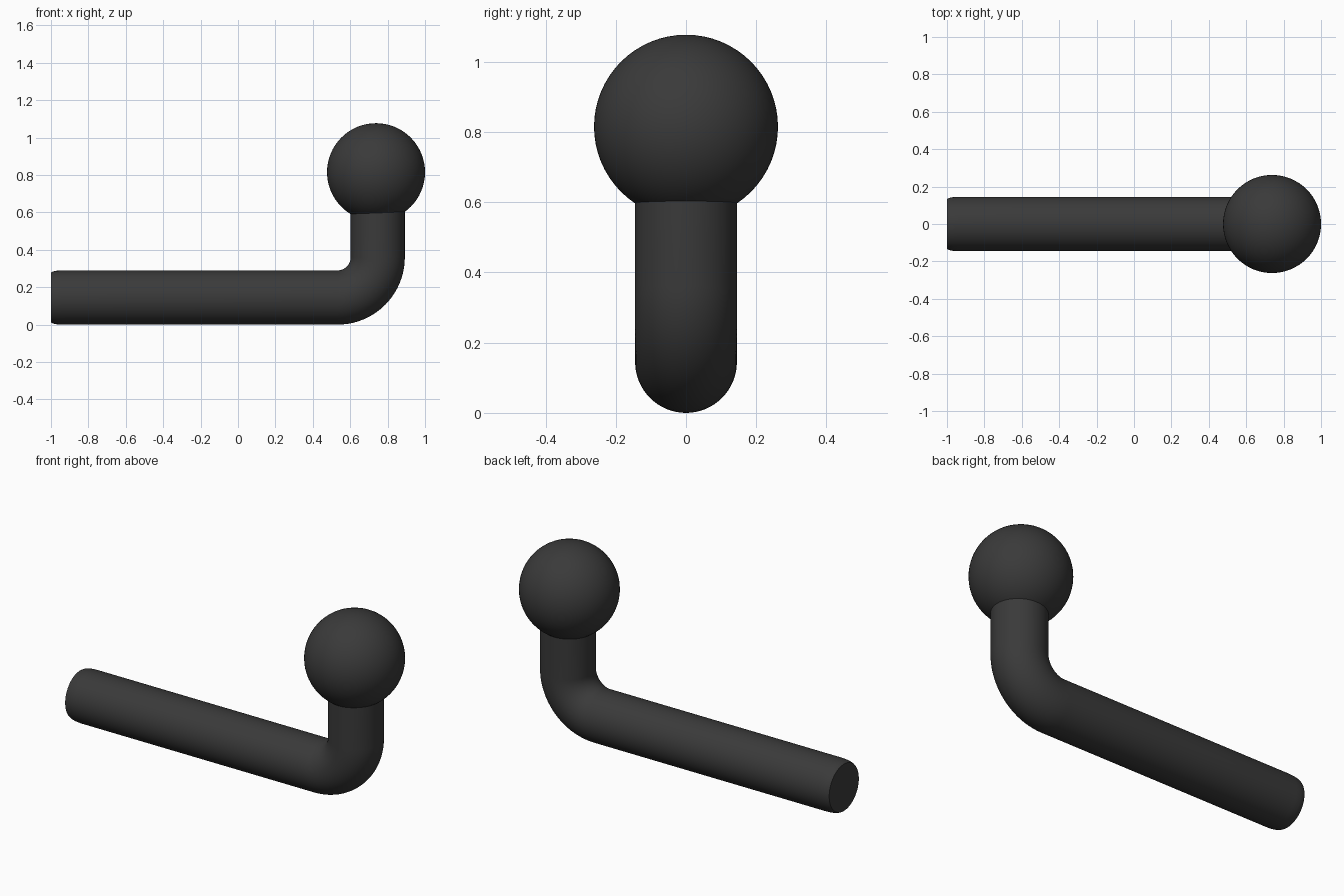
import bpy, bmesh, math
from mathutils import Vector

if "Cube" in bpy.data.objects:
    bpy.data.objects.remove(bpy.data.objects["Cube"])

black = bpy.data.materials.new("matte_black")
black.diffuse_color = (0.042, 0.042, 0.042, 1)
black.use_nodes = True
black.node_tree.nodes["Principled BSDF"].inputs["Base Color"].default_value = black.diffuse_color

R, BEND = 0.145, 0.215          # rod radius, centreline bend radius
POST_X, SEG = 0.747, 64


def finish(bm, name):
    bmesh.ops.recalc_face_normals(bm, faces=bm.faces)
    mesh = bpy.data.meshes.new(name)
    bm.to_mesh(mesh)
    bm.free()
    mesh.materials.append(black)
    obj = bpy.data.objects.new(name, mesh)
    bpy.context.collection.objects.link(obj)
    bpy.context.view_layer.objects.active = obj
    obj.select_set(True)
    bpy.ops.object.shade_smooth_by_angle(angle=math.radians(35))
    obj.select_set(False)
    return obj


# Bent rod: rings (x, z, tilt, radius) along the centreline
cx, cz = POST_X - BEND, R + BEND
rings = [(-1.0, R, 0, 0.134), (-0.99, R, 0, 0.139),
         (-0.97, R, 0, 0.143), (-0.94, R, 0, R)]
for i in range(21):
    a = math.pi / 2 * i / 20
    rings.append((cx + BEND * math.sin(a), cz - BEND * math.cos(a), a, R))
rings.append((POST_X, 0.68, math.pi / 2, R))

bm = bmesh.new()
loops = []
for x, z, a, r in rings:
    side = Vector((-math.sin(a), 0, math.cos(a)))
    loop = []
    for k in range(SEG):
        t = 2 * math.pi * k / SEG
        p = Vector((x, 0, z)) + side * r * math.cos(t)
        loop.append(bm.verts.new((p.x, r * math.sin(t), p.z)))
    loops.append(loop)
for a, b in zip(loops, loops[1:]):
    for k in range(SEG):
        n = (k + 1) % SEG
        bm.faces.new((a[k], a[n], b[n], b[k]))
bm.faces.new(loops[0])
bm.faces.new(loops[-1])
finish(bm, "bent_rod")

# Ball knob on the upright end
bm = bmesh.new()
bmesh.ops.create_uvsphere(bm, u_segments=64, v_segments=32, radius=0.262)
ball = finish(bm, "ball_knob")
ball.location = (0.738, 0, 0.815)
